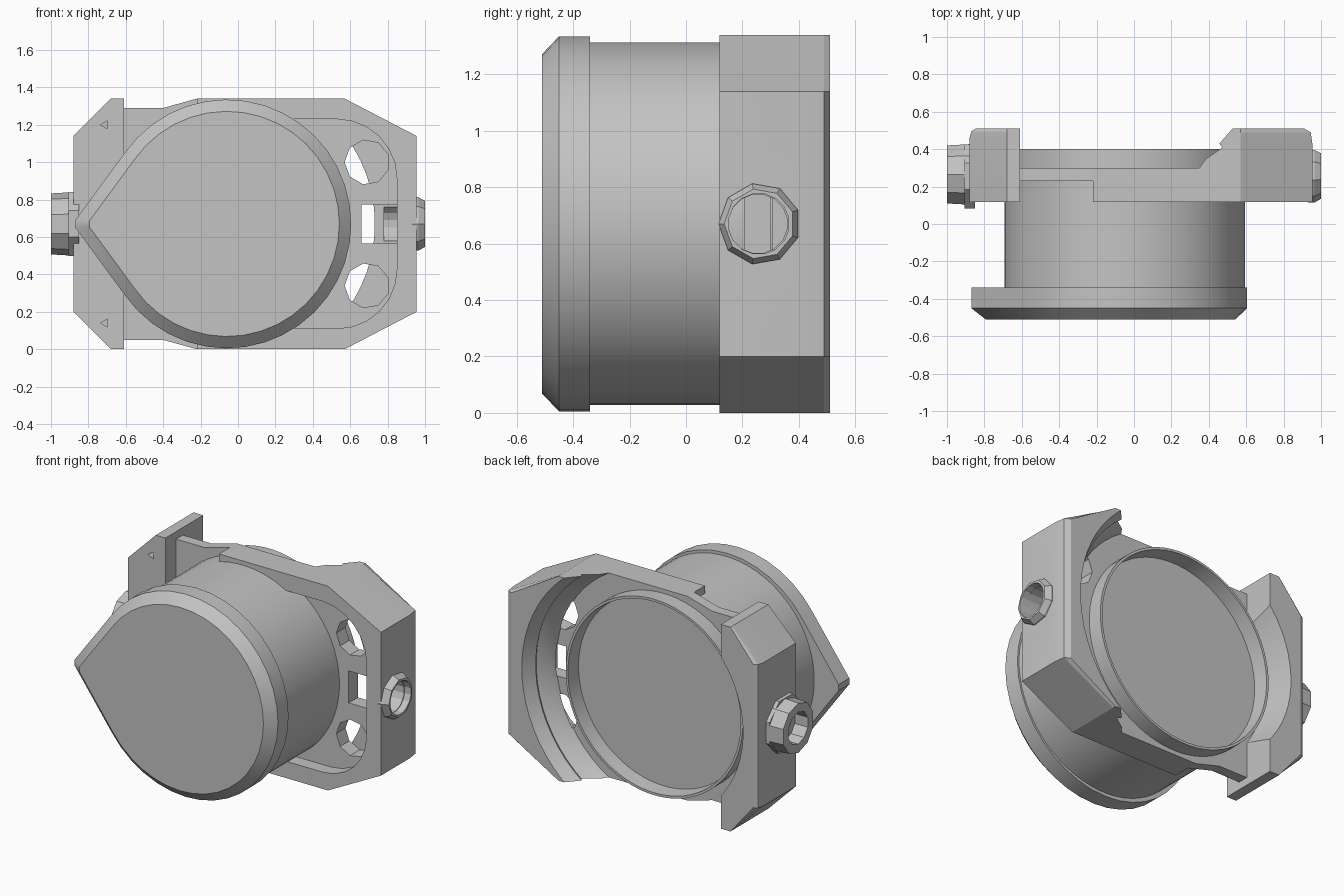
import bpy, bmesh, math

if "Cube" in bpy.data.objects:
    bpy.data.objects.remove(bpy.data.objects["Cube"], do_unlink=True)

grey = bpy.data.materials.new("neutral grey")
grey.use_nodes = True
grey.diffuse_color = (0.55, 0.55, 0.55, 1)
grey.node_tree.nodes["Principled BSDF"].inputs["Base Color"].default_value = (0.55, 0.55, 0.55, 1)

MID = 0.67      # height of every horizontal axis
BARREL = -0.05  # x of the barrel axis


def loft(name, rings):
    """Skin a list of equal-length point rings and close both ends."""
    bm = bmesh.new()
    rows = [[bm.verts.new(p) for p in ring] for ring in rings]
    for a, b in zip(rows, rows[1:]):
        for i in range(len(a)):
            j = (i + 1) % len(a)
            bm.faces.new((a[i], a[j], b[j], b[i]))
    bm.faces.new(rows[0])
    bm.faces.new(rows[-1][::-1])
    bmesh.ops.recalc_face_normals(bm, faces=bm.faces)
    mesh = bpy.data.meshes.new(name)
    bm.to_mesh(mesh)
    bm.free()
    mesh.materials.append(grey)
    obj = bpy.data.objects.new(name, mesh)
    bpy.context.collection.objects.link(obj)
    return obj


def lathe_y(name, profile, x=BARREL, z=MID, sides=64):
    """Turn (radius, y) pairs around an axis running front to back."""
    turn = [math.tau * (i + 0.5) / sides for i in range(sides)]
    return loft(name, [[(x + r * math.cos(a), y, z + r * math.sin(a)) for a in turn]
                       for r, y in profile])


def lathe_x(name, profile, y, sides):
    """Turn (radius, x) pairs around an axis running side to side."""
    turn = [math.tau * (i + 0.5) / sides for i in range(sides)]
    return loft(name, [[(x, y + r * math.cos(a), MID + r * math.sin(a)) for a in turn]
                       for r, x in profile])


def plate(name, half, layers):
    """Mirror a top half outline in z; layers are (y, smallest x, largest x)."""
    outline = half + [(x, 2 * MID - z) for x, z in reversed(half)]
    return loft(name, [[(min(max(x, lo), hi), y, z) for x, z in outline]
                       for y, lo, hi in layers])


def cut(obj, *cutters):
    bpy.context.view_layer.objects.active = obj
    for c in cutters:
        c.hide_render = True
        mod = obj.modifiers.new("cut", "BOOLEAN")
        mod.operation, mod.solver, mod.object = "DIFFERENCE", "EXACT", c
        bpy.ops.object.modifier_apply(modifier=mod.name)
        bpy.data.objects.remove(c, do_unlink=True)


def core():
    """Clear the space taken by the barrel."""
    return lathe_y("core_cutter", [(0.632, 0), (0.632, 0.7)])


def smooth(obj, degrees=30):
    bpy.ops.object.select_all(action="DESELECT")
    obj.select_set(True)
    bpy.context.view_layer.objects.active = obj
    bpy.ops.object.shade_smooth_by_angle(angle=math.radians(degrees))


# Barrel with a thin rim around its sunken back face
barrel = lathe_y("barrel", [(0.643, -0.36), (0.643, 0.4), (0.627, 0.4), (0.62, 0.3)])
smooth(barrel)

# Teardrop front cap with a chamfered face
arc = [math.radians(-145 + 290 * i / 32) for i in range(33)]
drop = [(0.665 * math.cos(a), 0.665 * math.sin(a)) for a in arc]
drop += [(-0.81, 0.02), (-0.81, -0.02)]
cap = loft("front_cap", [[(-0.06 + x * s, y, MID + z * s) for x, z in drop]
                         for y, s in ((-0.34, 1), (-0.45, 1), (-0.51, 0.905))])
smooth(cap, 25)

# Main frame around the right-hand half of the barrel
frame = plate("main_frame", [(-0.22, 1.34), (0.57, 1.34), (0.955, 1.14)],
              [(0.118, -1, 1), (0.42, -1, 1), (0.49, -1, 0.945), (0.51, -1, 0.91)])
seat = lathe_y("seat_cutter", [(0.78, 0.30), (0.80, 0.35), (0.85, 0.41), (0.84, 0.43),
                               (0.885, 0.51), (0.90, 0.6)])
bend = [(0.53 + 0.32 * math.sin(a), 0.91 + 0.32 * math.cos(a))
        for a in [math.radians(15 * i) for i in range(7)]]
recess = plate("recess_cutter", [(0.1, 1.23)] + bend, [(0, -1, 1), (0.205, -1, 1)])
round_holes = [lathe_y("hole_cutter", [(0.12, 0), (0.12, 0.305)], 0.69, z, 9)
               for z in (MID - 0.33, MID + 0.33)]
slot = plate("slot_cutter", [(0.66, 0.775), (0.85, 0.775)], [(0, -1, 1), (0.305, -1, 1)])
bore = lathe_x("bore_cutter", [(0.105, 1.1), (0.105, 0.78)], 0.255, 16)
cut(frame, seat, recess, *round_holes, slot, bore, core())
smooth(frame, 20)

# Thinner bridge between the frame and the side block
bridge = plate("bridge", [(-0.66, 1.29), (-0.4, 1.29), (-0.22, 1.34), (-0.1, 1.34)],
               [(0.23, -1, 1), (0.30, -1, 1)])
cut(bridge, core())

# Side block hollowed to clear the barrel rim
block = plate("side_block", [(-0.88, 1.14), (-0.68, 1.34), (-0.61, 1.34)],
              [(0.118, -1, 1), (0.46, -1, 1), (0.495, -0.87, 1), (0.51, -0.845, 1)])
clearance = lathe_y("clearance_cutter", [(0.68, 0.30), (0.70, 0.41), (0.74, 0.6)])
pins = [lathe_y("pin_cutter", [(0.025, 0), (0.025, 0.2)], -0.71, z, 3)
        for z in (MID - 0.53, MID + 0.53)]
cut(block, clearance, *pins, core())
smooth(block, 25)

# Side fittings with open bores
lathe_x("large_fitting_flange", [(0.185, -0.85), (0.185, -0.905)], 0.255, 8)
lathe_x("large_fitting", [(0.17, -0.88), (0.163, -1), (0.105, -1), (0.105, -0.86)], 0.265, 10)

# The small fitting is an open ring around the bore in the frame
ring = lathe_x("small_fitting", [(0.145, 0.93), (0.145, 0.965), (0.125, 1)], 0.26, 9)
cut(ring, lathe_x("ring_cutter", [(0.108, 1.1), (0.108, 0.8)], 0.258, 16))
